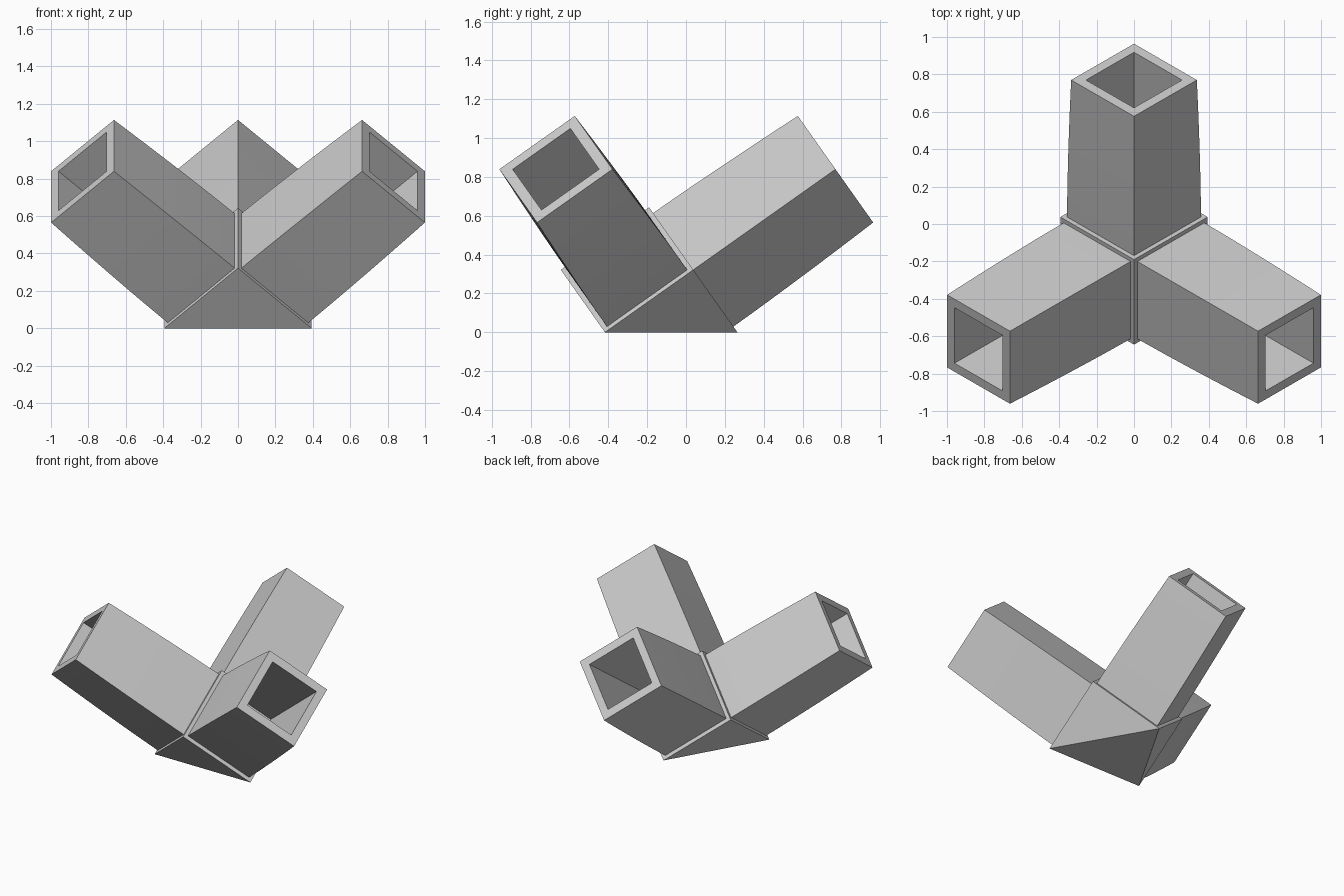
import bpy, bmesh
from math import sqrt, radians, sin, cos
from mathutils import Vector

cube = bpy.data.objects.get("Cube")
if cube:
    bpy.data.objects.remove(cube)

grey = bpy.data.materials.new("light grey")
grey.use_nodes = True
colour = (0.6, 0.6, 0.6, 1)
grey.diffuse_color = colour
grey.node_tree.nodes["Principled BSDF"].inputs["Base Color"].default_value = colour

SIDE = 0.557                    # edge of the core cube
PEAK = Vector((0, -0.19, SIDE * 2 / sqrt(3)))
LENGTH = 0.897
ROOT, TIP, BORE = 0.358, 0.336, 0.257    # half diagonals of the tubes
STEPS = 8

# Three mutually perpendicular arm directions, tilted up from the ground
angles = {"back": 90, "left": -30, "right": 210}
axes = {n: Vector((cos(radians(a)) * sqrt(2 / 3), sin(radians(a)) * sqrt(2 / 3), sqrt(1 / 3)))
        for n, a in angles.items()}


def finish(name, bm):
    bmesh.ops.recalc_face_normals(bm, faces=bm.faces)
    mesh = bpy.data.meshes.new(name)
    bm.to_mesh(mesh)
    bm.free()
    mesh.materials.append(grey)
    obj = bpy.data.objects.new(name, mesh)
    bpy.context.collection.objects.link(obj)
    return obj


# Core: a cube standing on its corner, with that corner sliced off flat
bm = bmesh.new()
directions = list(axes.values())
total = sum(directions, Vector())
bm.verts.new(PEAK)
for d in directions:
    bm.verts.new(PEAK - d * SIDE)
    bm.verts.new(PEAK - (total - d) * SIDE)
bmesh.ops.convex_hull(bm, input=bm.verts)
bmesh.ops.dissolve_limit(bm, angle_limit=radians(1), verts=bm.verts, edges=bm.edges)
finish("core", bm)


# Arms: gently tapering square tubes, hollow down to the core
def arm(name, axis):
    across = Vector((0, 0, 1)).cross(axis).normalized()
    up = axis.cross(across)
    base = PEAK - (total - axis) * SIDE / 2
    bm = bmesh.new()
    stations = [(i / STEPS, ROOT - (ROOT - TIP) * (i / STEPS) ** 1.6) for i in range(STEPS + 1)]
    stations += [(1, BORE), (0.005, BORE)]
    rings = [[bm.verts.new(base + axis * LENGTH * t + d * r)
              for d in (across, up, -across, -up)] for t, r in stations]
    for a, b in zip(rings, rings[1:]):
        for i in range(4):
            j = (i + 1) % 4
            bm.faces.new((a[i], a[j], b[j], b[i]))
    bm.faces.new(rings[0])
    bm.faces.new(rings[-1])
    finish(name + "_tube", bm)


for name, axis in axes.items():
    arm(name, axis)
